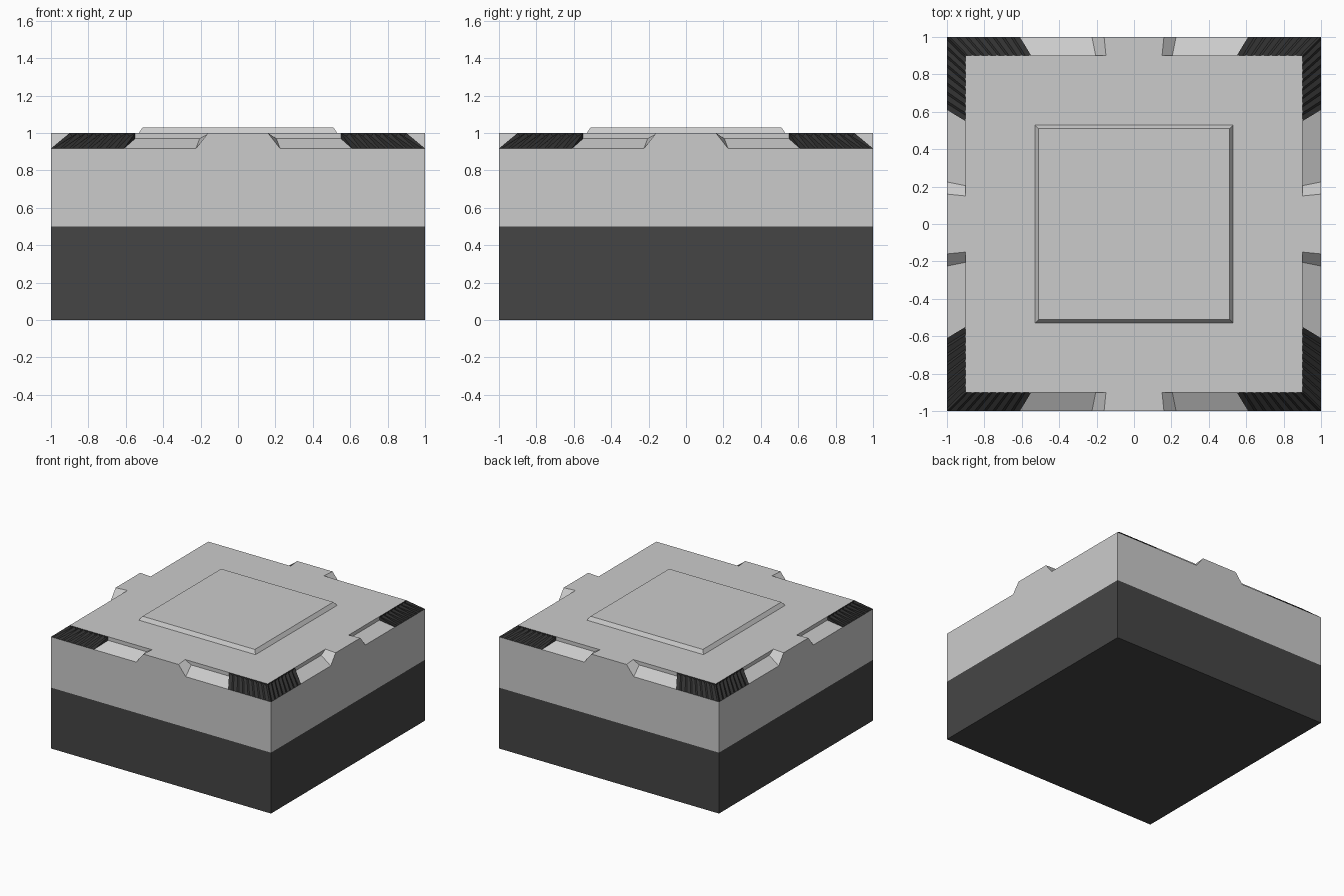
import bpy, bmesh
from mathutils import Matrix, Vector

if "Cube" in bpy.data.objects:
    bpy.data.objects.remove(bpy.data.objects["Cube"])


def material(name, v):
    m = bpy.data.materials.new(name)
    m.diffuse_color = (v, v, v, 1)
    m.use_nodes = True
    m.node_tree.nodes["Principled BSDF"].inputs["Base Color"].default_value = m.diffuse_color
    return m


def build(name, faces, mat=None, eightfold=False):
    """Mesh from faces; eightfold mirrors a half side and turns it to all four sides."""
    bm = bmesh.new()
    for turn in range(4 if eightfold else 1):
        rot = Matrix.Rotation(turn * 1.5707963268, 3, 'Z')
        for s in ((1, -1) if eightfold else (1,)):
            for f in faces:
                pts = [rot @ Vector((s * x, y, z)) for x, y, z in f]
                bm.faces.new([bm.verts.new(p) for p in pts[::s]])
    bmesh.ops.remove_doubles(bm, verts=bm.verts, dist=1e-5)
    me = bpy.data.meshes.new(name)
    bm.to_mesh(me)
    bm.free()
    ob = bpy.data.objects.new(name, me)
    bpy.context.collection.objects.link(ob)
    if mat:
        me.materials.append(mat)
    return ob


def square(r, z):
    return [(-r, -r, z), (r, -r, z), (r, r, z), (-r, r, z)]


def frustum(low, high):
    return [[low[i], low[(i + 1) % 4], high[(i + 1) % 4], high[i]] for i in range(4)]


dark = material("dark_base", 0.06)
darker = material("dark_tread", 0.03)

# Dark lower block
base = square(1, 0)
build("base_block", [base[::-1]] + frustum(base, square(1, .5)), dark)

# Raised centre panel
panel_top = square(.51, 1.03)
build("centre_panel", [panel_top] + frustum(square(.53, 1), panel_top))

# Upper block: half of one side, with tab, sloped notch and deck
LOW, MID, TOP = .917, .97, 1.0
half_side = [
    [(0, -1, .5), (1, -1, .5), (1, -1, LOW), (.61, -1, LOW), (.225, -1, LOW), (.16, -1, TOP), (0, -1, TOP)],
    [(.225, -1, LOW), (.61, -1, LOW), (.55, -.9, MID), (.205, -.9, MID)],
    [(.16, -1, TOP), (.225, -1, LOW), (.205, -.9, MID), (.15, -.9, TOP)],
    [(.205, -.9, MID), (.55, -.9, MID), (.55, -.9, TOP), (.15, -.9, TOP)],
    [(0, -1, TOP), (.16, -1, TOP), (.15, -.9, TOP), (0, -.9, TOP)],
    [(0, -.9, TOP), (.9, -.9, TOP), (.53, -.53, TOP), (0, -.53, TOP)],
]
build("upper_block", half_side, eightfold=True)

# Ribbed corner treads: slanted sawtooth strip from the notch to the corner
TEETH = 8
outer, inner = [], []
for i in range(2 * TEETH + 1):
    valley = i % 2
    t = (i // 2 + .7 * valley) / TEETH
    outer.append((.61 + .39 * t, -1, LOW))
    inner.append((.55 + .35 * t, -.9, TOP - .018 * valley))
tread = [[outer[i], outer[i + 1], inner[i + 1], inner[i]] for i in range(2 * TEETH)]
tread += [[inner[i], inner[i + 1], inner[i + 2]] for i in range(0, 2 * TEETH, 2)]
tread.append([(.55, -.9, MID), outer[0], inner[0]])
build("corner_treads", tread, darker, eightfold=True)
